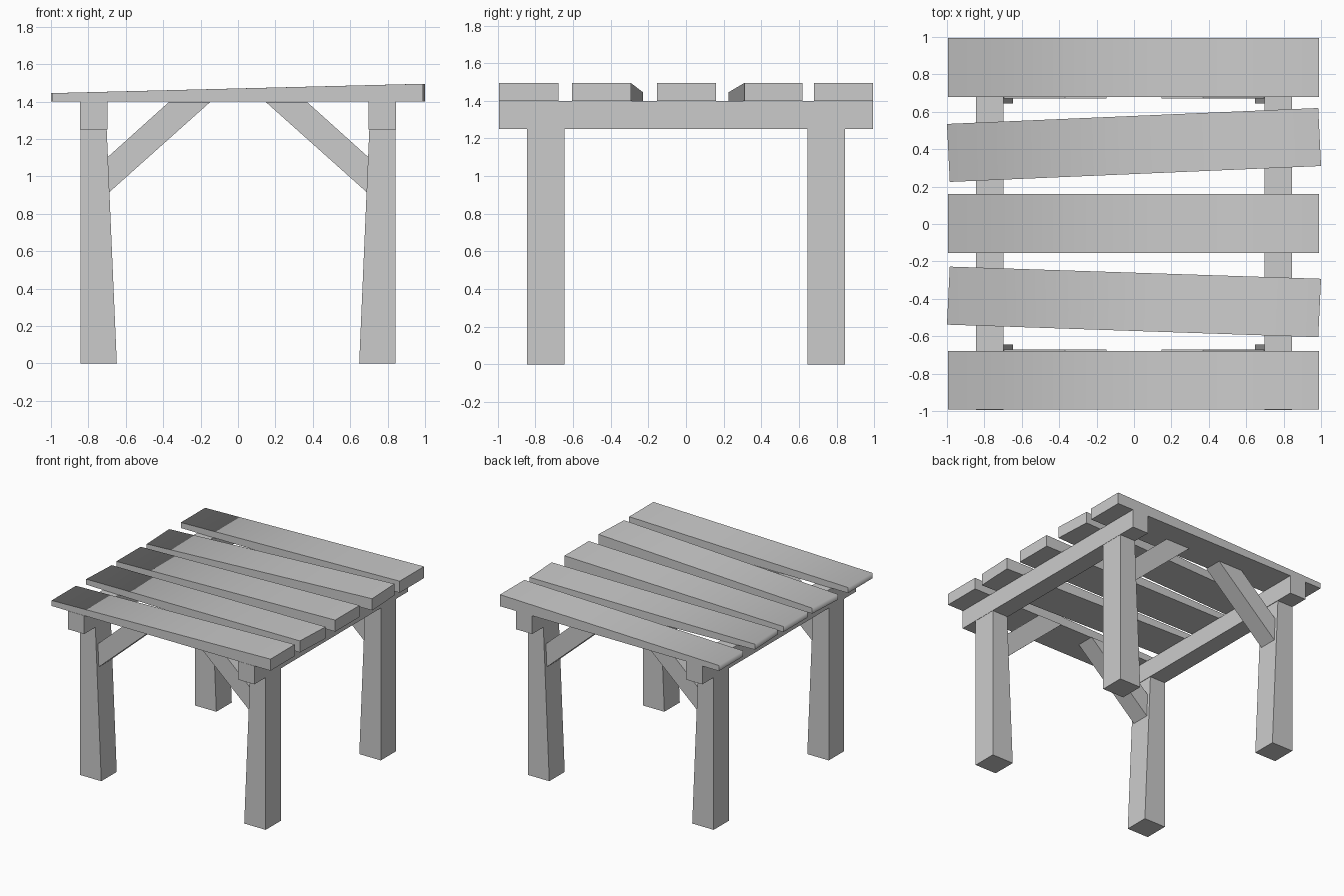
import bpy, bmesh

if "Cube" in bpy.data.objects:
    bpy.data.objects.remove(bpy.data.objects["Cube"])


def prism(name, ring_a, ring_b, soft_edge=None):
    """Solid between two matching rings of points; soft_edge(edge) picks smooth edges."""
    bm = bmesh.new()
    a = [bm.verts.new(p) for p in ring_a]
    b = [bm.verts.new(p) for p in ring_b]
    n = len(a)
    bm.faces.new(a)
    bm.faces.new(b[::-1])
    for i in range(n):
        j = (i + 1) % n
        bm.faces.new((a[j], a[i], b[i], b[j]))
    bmesh.ops.recalc_face_normals(bm, faces=bm.faces)
    if soft_edge:
        for f in bm.faces:
            f.smooth = True
        for e in bm.edges:
            e.smooth = bool(soft_edge(e))
    me = bpy.data.meshes.new(name)
    bm.to_mesh(me)
    bm.free()
    ob = bpy.data.objects.new(name, me)
    bpy.context.collection.objects.link(ob)
    return ob


def extrude_y(name, profile, y0, y1):
    return prism(name, [(x, y0, z) for x, z in profile], [(x, y1, z) for x, z in profile])


def low_end_edge(e):
    return all(v.co.x < 0 and v.co.z > 1.42 for v in e.verts)


# Tapered top planks: outline corners (left back, left front, right front, right back)
planks = {
    "back_plank": [(-.995, .995), (-.995, .68), (.99, .68), (.99, .995)],
    "back_skewed_plank": [(-1, .535), (-.985, .225), (1, .31), (.985, .62)],
    "middle_plank": [(-.995, .16), (-.995, -.155), (.99, -.155), (.99, .16)],
    "front_skewed_plank": [(-.985, -.228), (-1, -.538), (.985, -.605), (1, -.293)],
    "front_plank": [(-.995, -.678), (-.995, -.993), (.99, -.993), (.99, -.678)],
}
for name, pts in planks.items():
    prism(name, [(x, y, 1.4) for x, y in pts],
          [(x, y, 1.445 if x < 0 else 1.495) for x, y in pts], low_end_edge)

for s, side in ((-1, "left"), (1, "right")):
    # Rail carrying the planks
    extrude_y(side + "_rail", [(s * x, z) for x, z in
              ((.845, 1.25), (.698, 1.25), (.698, 1.4), (.845, 1.4))], -.995, .995)
    for t, end in ((-1, "front"), (1, "back")):
        # Leg that widens inward toward the floor
        extrude_y(f"{end}_{side}_leg", [(s * x, z) for x, z in
                  ((.843, 0), (.648, 0), (.702, 1.25), (.843, 1.25))], t * .645, t * .845)
        # Diagonal brace
        extrude_y(f"{end}_{side}_brace", [(s * x, z) for x, z in
                  ((.70, 1.10), (.70, .905), (.147, 1.399), (.368, 1.399))], t * .67, t * .82)
